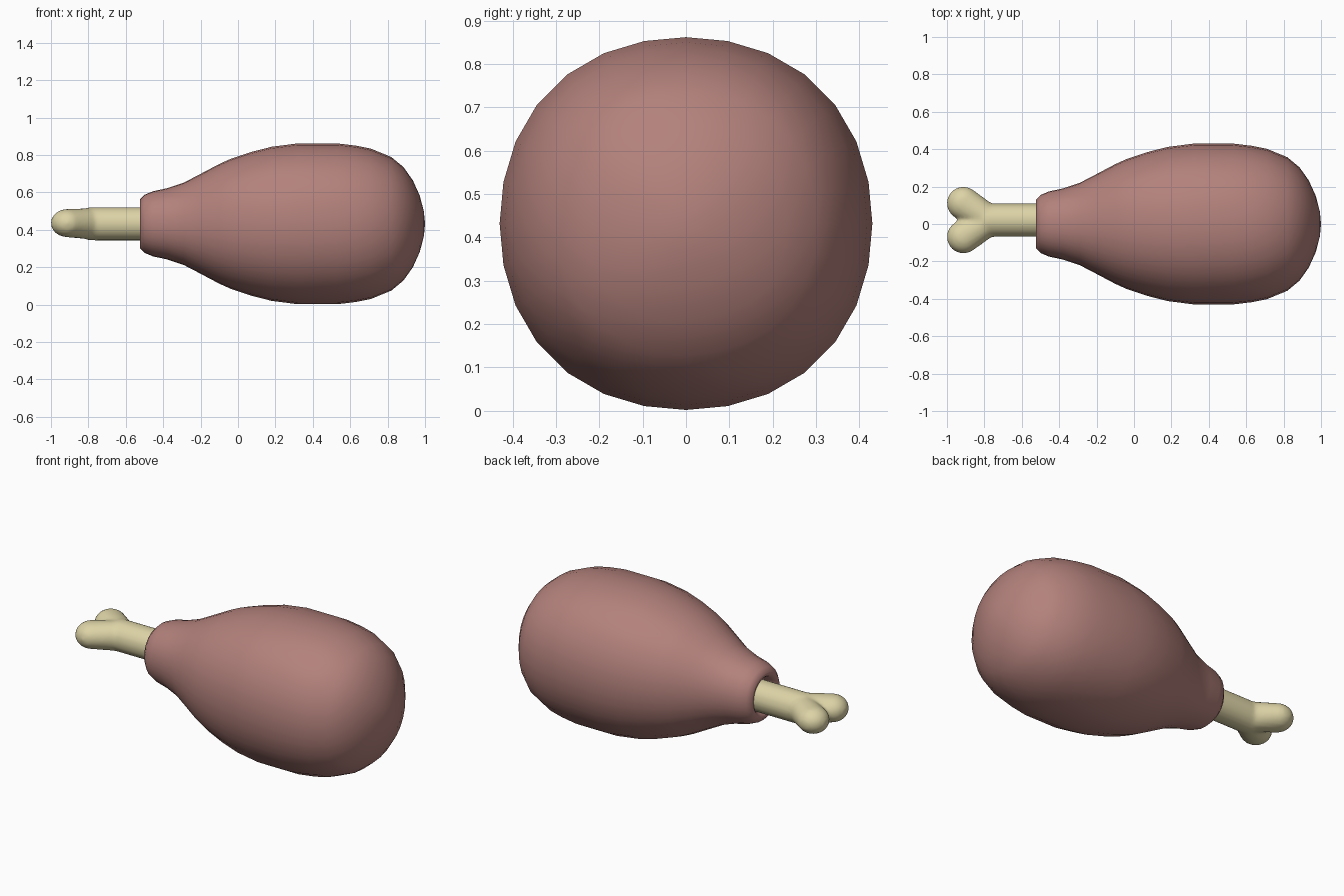
import bpy, bmesh
from math import sin, cos, pi
from mathutils import Vector, Matrix

if "Cube" in bpy.data.objects:
    bpy.data.objects.remove(bpy.data.objects["Cube"])

CZ = 0.432  # height of the long axis


def finish(name, bm, color):
    bmesh.ops.recalc_face_normals(bm, faces=bm.faces)
    me = bpy.data.meshes.new(name)
    bm.to_mesh(me)
    bm.free()
    ob = bpy.data.objects.new(name, me)
    bpy.context.collection.objects.link(ob)
    mat = bpy.data.materials.new(name + "_colour")
    mat.diffuse_color = color
    mat.use_nodes = True
    mat.node_tree.nodes["Principled BSDF"].inputs["Base Color"].default_value = mat.diffuse_color
    me.materials.append(mat)
    for p in me.polygons:
        p.use_smooth = True
    return ob


# Meat: slightly squared lathe around the x axis, lip tucked in around the bone
profile = [(-0.46, 0.088), (-0.505, 0.098), (-0.522, 0.112), (-0.524, 0.13),
           (-0.50, 0.155), (-0.455, 0.174), (-0.38, 0.19), (-0.29, 0.22),
           (-0.20, 0.267), (-0.10, 0.32), (-0.04, 0.347), (0.07, 0.384),
           (0.18, 0.412), (0.32, 0.43), (0.53, 0.43), (0.63, 0.418),
           (0.71, 0.402), (0.82, 0.357), (0.885, 0.303), (0.935, 0.232),
           (0.972, 0.15), (0.994, 0.065)]
SEG = 28
bm = bmesh.new()
rings = []
for x, r in profile:
    ring = []
    for i in range(SEG):
        a = 2 * pi * i / SEG
        k = r * (1 + 0.012 * (1 - cos(4 * a)))
        ring.append(bm.verts.new((x, k * cos(a), CZ + k * sin(a))))
    rings.append(ring)
for a, b in zip(rings, rings[1:]):
    for i in range(SEG):
        j = (i + 1) % SEG
        bm.faces.new((a[i], a[j], b[j], b[i]))
tip = bm.verts.new((1.0, 0, CZ))
for i in range(SEG):
    bm.faces.new((rings[-1][i], rings[-1][(i + 1) % SEG], tip))
finish("meat", bm, (0.45, 0.22, 0.20, 1))

# Bone: shaft plus two knobs on short arms, fused by a voxel remesh
bm = bmesh.new()


def blob(c, r, sz):
    m = Matrix.Translation(c) @ Matrix.Diagonal((1, 1, sz, 1))
    bmesh.ops.create_uvsphere(bm, u_segments=24, v_segments=16, radius=r, matrix=m)


bmesh.ops.create_cone(bm, cap_ends=True, segments=32, radius1=0.089, radius2=0.089, depth=0.36,
                      matrix=Matrix.Translation((-0.62, 0.02, CZ)) @ Matrix.Rotation(pi / 2, 4, 'Y'))
for side in (-1, 1):
    start = Vector((-0.79, 0.02 + side * 0.012, CZ))
    end = Vector((-0.912, 0.021 + side * 0.09, CZ + 0.004))
    for i in range(7):
        t = i / 6
        blob(start.lerp(end, t), 0.08 + 0.009 * t, 1.04 - 0.19 * t)
bone = finish("bone", bm, (0.72, 0.65, 0.38, 1))
rm = bone.modifiers.new("fuse", 'REMESH')
rm.mode = 'VOXEL'
rm.voxel_size = 0.012
rm.use_smooth_shade = True
sm = bone.modifiers.new("soften", 'SMOOTH')
sm.factor = 0.5
sm.iterations = 5
